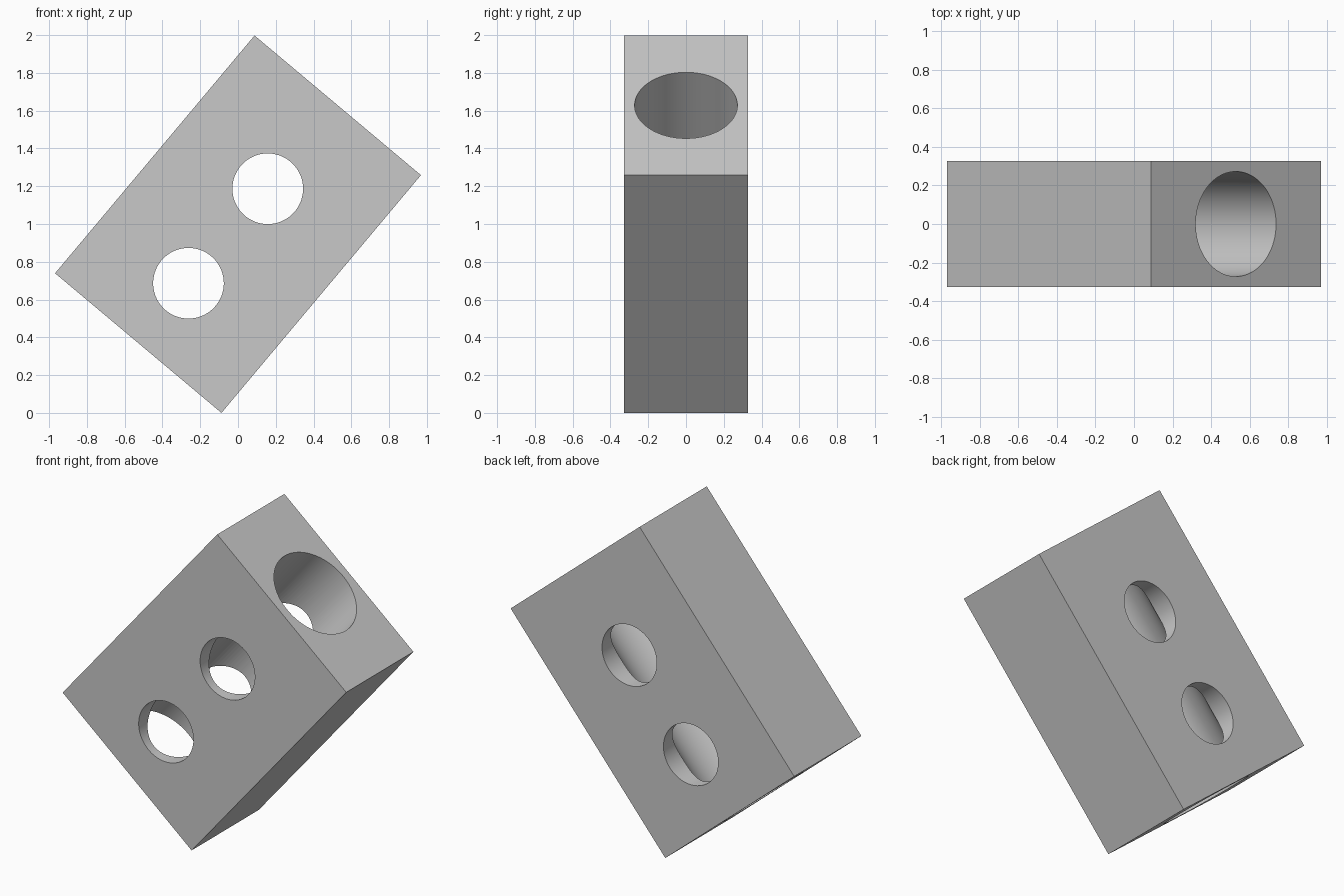
import bpy
import math

default_cube = bpy.data.objects.get("Cube")
if default_cube:
    bpy.data.objects.remove(default_cube, do_unlink=True)

# Block proportions and lean
WIDTH, DEPTH, LENGTH = 1.15, 0.655, 1.643
TILT = math.radians(40)

grey = bpy.data.materials.new("plain grey")
grey.use_nodes = True
grey.diffuse_color = (0.58, 0.58, 0.58, 1)
grey.node_tree.nodes["Principled BSDF"].inputs["Base Color"].default_value = grey.diffuse_color


def drill(name, radius, length, location, rotation=(0, 0, 0)):
    """Cut a round hole through the block."""
    bpy.ops.mesh.primitive_cylinder_add(vertices=96, radius=radius, depth=length,
                                        location=location, rotation=rotation)
    cutter = bpy.context.object
    cutter.name = name
    cutter.data.materials.append(grey)
    cut = block.modifiers.new(name, 'BOOLEAN')
    cut.operation = 'DIFFERENCE'
    cut.solver = 'EXACT'
    cut.object = cutter
    bpy.ops.object.select_all(action='DESELECT')
    block.select_set(True)
    bpy.context.view_layer.objects.active = block
    bpy.ops.object.modifier_apply(modifier=cut.name)
    bpy.data.objects.remove(cutter, do_unlink=True)


# Block, built upright
bpy.ops.mesh.primitive_cube_add(size=1)
block = bpy.context.object
block.name = "drilled_block"
block.scale = (WIDTH, DEPTH, LENGTH)
bpy.ops.object.transform_apply(location=False, rotation=False, scale=True)
block.data.materials.append(grey)

# Wide bore along the length, then two cross holes from front to back
drill("long_bore", 0.272, LENGTH * 2, (0, 0, 0))
for height in (0.245, -0.408):
    drill("cross_hole", 0.187, DEPTH * 2, (0, 0, height), (math.pi / 2, 0, 0))

# Smooth hole walls, sharp edges
bpy.ops.object.shade_smooth_by_angle(angle=math.radians(30))

# Lean the block over to stand on its lower edge
block.rotation_euler = (0, TILT, 0)
block.location.z = (WIDTH * math.sin(TILT) + LENGTH * math.cos(TILT)) / 2
